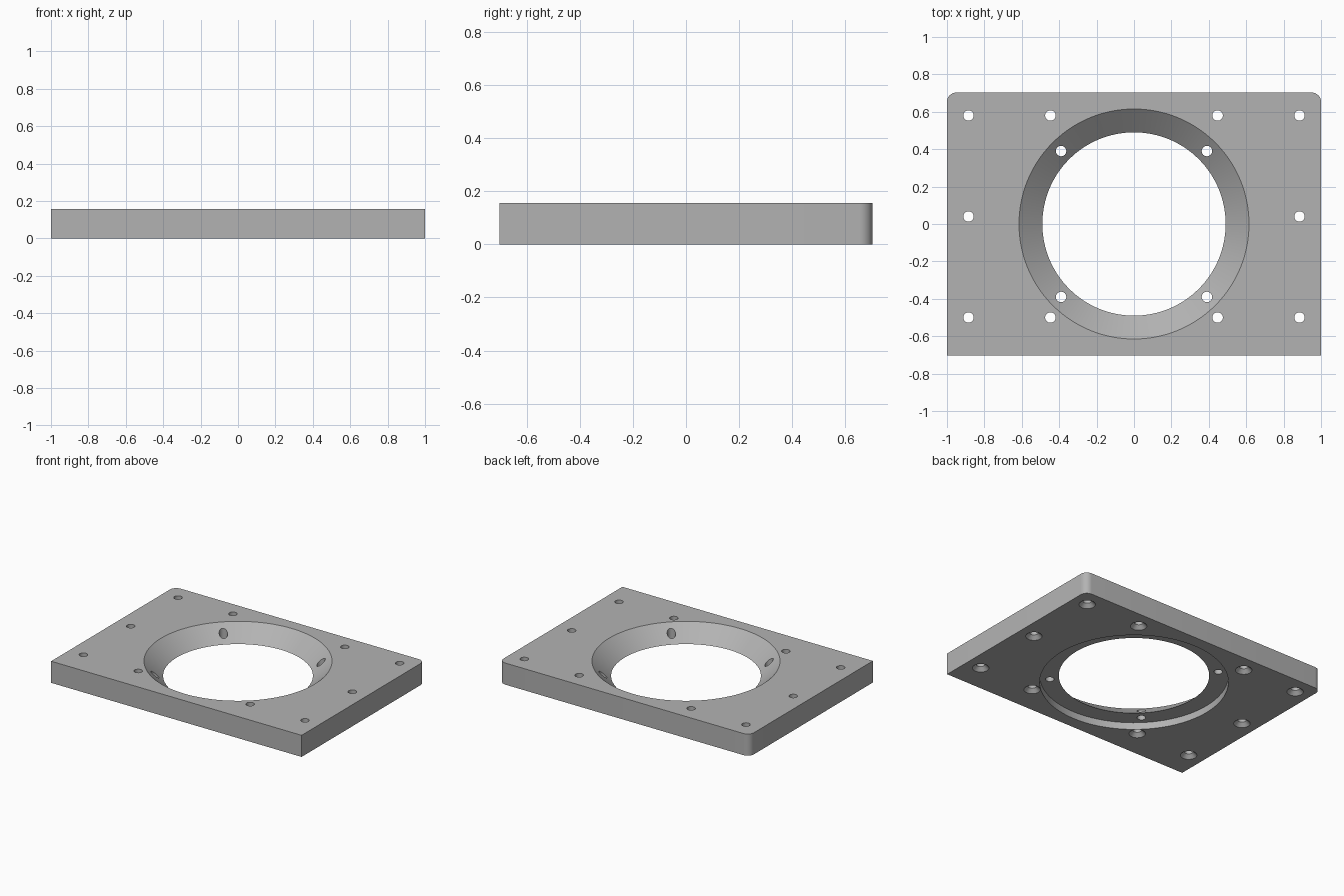
import bpy
import bmesh
from math import cos, sin, pi, radians

cube = bpy.data.objects.get("Cube")
if cube:
    bpy.data.objects.remove(cube)

W, D, H = 1.0, 0.703, 0.156      # half width, half depth, thickness
CORNER = 0.05                    # rounding of the two back corners
RIM, BORE, STEP = 0.615, 0.49, 0.05
HOLE, SINK = 0.028, 0.054

metal = bpy.data.materials.new("plain grey")
metal.use_nodes = True
grey = (0.45, 0.45, 0.45, 1)
metal.diffuse_color = grey
metal.node_tree.nodes["Principled BSDF"].inputs["Base Color"].default_value = grey


def make_object(name, bm):
    bmesh.ops.recalc_face_normals(bm, faces=bm.faces)
    mesh = bpy.data.meshes.new(name)
    bm.to_mesh(mesh)
    bm.free()
    mesh.materials.append(metal)
    obj = bpy.data.objects.new(name, mesh)
    bpy.context.collection.objects.link(obj)
    return obj


def add_lathe(bm, x, y, profile, sides):
    """Closed solid turned about a vertical axis from (radius, z) points."""
    rings = [[bm.verts.new((x + r * cos(2 * pi * i / sides),
                            y + r * sin(2 * pi * i / sides), z))
              for i in range(sides)] for r, z in profile]
    for a, b in zip(rings, rings[1:]):
        for i in range(sides):
            j = (i + 1) % sides
            bm.faces.new((a[i], a[j], b[j], b[i]))
    bm.faces.new(rings[0][::-1])
    bm.faces.new(rings[-1])


# Plate outline: square front corners, rounded back corners
outline = [(-W, -D), (W, -D)]
for side, start in ((1, 0), (-1, 90)):
    for k in range(9):
        a = radians(start + 90 * k / 8)
        outline.append((side * (W - CORNER) + CORNER * cos(a),
                        D - CORNER + CORNER * sin(a)))
bm = bmesh.new()
base = bm.faces.new([bm.verts.new((x, y, 0)) for x, y in outline])
top = bmesh.ops.extrude_face_region(bm, geom=[base])["geom"]
bmesh.ops.translate(bm, vec=(0, 0, H),
                    verts=[v for v in top if isinstance(v, bmesh.types.BMVert)])
plate = make_object("mounting_plate", bm)

# Central opening: stepped recess underneath, flared cone above
cutters = []
bm = bmesh.new()
slope = (RIM - BORE) / (H - STEP)
add_lathe(bm, 0, 0, [(RIM, -0.1), (RIM, STEP), (BORE, STEP),
                     (RIM + slope * 0.05, H + 0.05)], 128)
cutters.append(make_object("opening_cutter", bm))

# Countersunk screw holes through the plate, and plain holes through the ring
bm = bmesh.new()
sink_depth = SINK - HOLE
for side in (-1, 1):
    for x, y in ((0.885, 0.58), (0.885, 0.04), (0.885, -0.5),
                 (0.447, 0.58), (0.447, -0.5)):
        add_lathe(bm, side * x, y, [(SINK + 0.02, -0.02), (HOLE, sink_depth),
                                    (HOLE, H + 0.1)], 32)
    for y in (-0.39, 0.39):
        add_lathe(bm, side * 0.39, y, [(HOLE, -0.1), (HOLE, H + 0.1)], 32)
cutters.append(make_object("hole_cutter", bm))

bpy.ops.object.select_all(action='DESELECT')
bpy.context.view_layer.objects.active = plate
plate.select_set(True)
for cutter in cutters:
    cutter.hide_render = True
    mod = plate.modifiers.new(cutter.name, 'BOOLEAN')
    mod.operation = 'DIFFERENCE'
    mod.solver = 'EXACT'
    mod.object = cutter
    bpy.ops.object.modifier_apply(modifier=mod.name)
    bpy.data.objects.remove(cutter)

bpy.ops.object.shade_smooth_by_angle(angle=radians(30))
